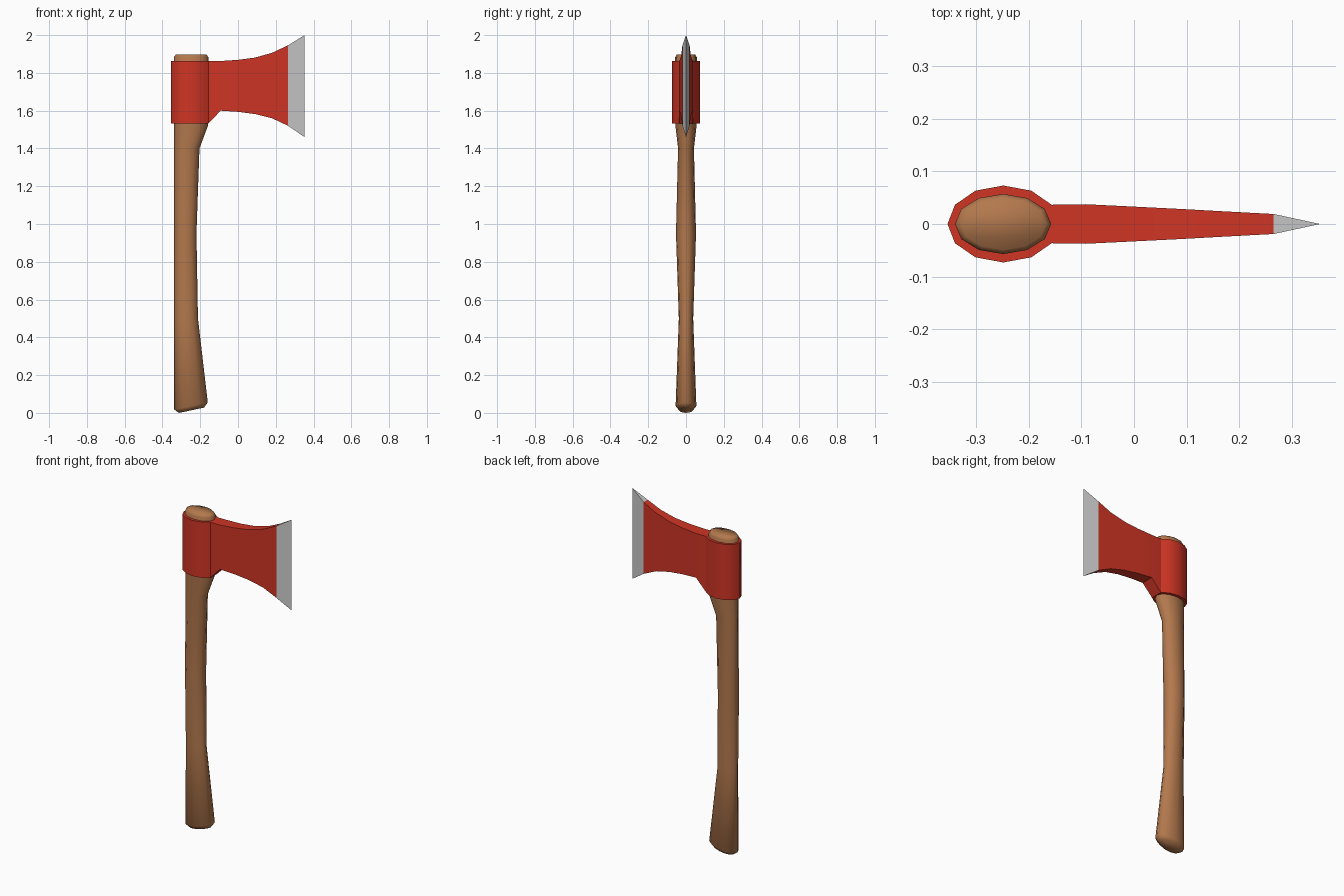
import bpy, bmesh, math

if "Cube" in bpy.data.objects:
    bpy.data.objects.remove(bpy.data.objects["Cube"])


def material(name, rgb):
    m = bpy.data.materials.new(name)
    m.diffuse_color = (*rgb, 1)
    m.use_nodes = True
    m.node_tree.nodes["Principled BSDF"].inputs["Base Color"].default_value = m.diffuse_color
    return m


def finish(bm, name, mat=None, angle=40):
    bmesh.ops.recalc_face_normals(bm, faces=bm.faces[:])
    me = bpy.data.meshes.new(name)
    bm.to_mesh(me)
    bm.free()
    ob = bpy.data.objects.new(name, me)
    bpy.context.collection.objects.link(ob)
    if mat:
        me.materials.append(mat)
    bpy.ops.object.select_all(action='DESELECT')
    ob.select_set(True)
    bpy.context.view_layer.objects.active = ob
    bpy.ops.object.shade_smooth_by_angle(angle=math.radians(angle))
    return ob


def bridge(bm, a, b):
    n = len(a)
    for i in range(n):
        j = (i + 1) % n
        bm.faces.new((a[i], a[j], b[j], b[i]))


wood = material("wood", (0.45, 0.19, 0.075))
red = material("red_paint", (0.62, 0.035, 0.018))
N = 12

# Handle: 12-sided oval rings (left x, right x, half depth, z at left, z at right)
rings = [
    (-0.312, -0.180, 0.036, 0.005, 0.033),
    (-0.338, -0.160, 0.055, 0.018, 0.055),
    (-0.338, -0.212, 0.038, 0.50, 0.50),
    (-0.338, -0.220, 0.053, 0.95, 0.95),
    (-0.338, -0.204, 0.042, 1.40, 1.40),
    (-0.338, -0.159, 0.056, 1.52, 1.52),
    (-0.340, -0.157, 0.057, 1.883, 1.883),
    (-0.329, -0.167, 0.049, 1.897, 1.897),
]
bm = bmesh.new()
loops = []
for x0, x1, hy, z0, z1 in rings:
    loop = []
    for i in range(N):
        a = math.tau * i / N
        t = (1 + math.cos(a)) / 2
        loop.append(bm.verts.new((x0 + (x1 - x0) * t, hy * math.sin(a), z0 + (z1 - z0) * t)))
    loops.append(loop)
for a, b in zip(loops, loops[1:]):
    bridge(bm, a, b)
bm.faces.new(loops[0])
bm.faces.new(loops[-1])
# Slight dip to the lowest point of the butt
for v in loops[0]:
    v.co.z -= 0.005
finish(bm, "handle", wood, 75)

# Axe head: oval collar, flat on the blade side, running into a tapering body
bm = bmesh.new()
CX, RX, RY, Z0, Z1 = -0.248, 0.106, 0.073, 1.532, 1.863
low, high = [], []
for i in range(1, N):
    a = math.tau * i / N
    x, y = CX + RX * math.cos(a), RY * math.sin(a)
    low.append(bm.verts.new((x, y, Z0)))
    high.append(bm.verts.new((x, y, Z1)))
for i in range(N - 2):
    bm.faces.new((low[i], low[i + 1], high[i + 1], high[i]))
bm.faces.new(low)
bm.faces.new(high)

# Body sections: x, bottom z, top z, half thickness
body = [
    (-0.092, 1.600, 1.863, 0.0375),
    (0.000, 1.594, 1.869, 0.033),
    (0.090, 1.582, 1.881, 0.0285),
    (0.180, 1.560, 1.906, 0.0235),
    (0.265, 1.520, 1.946, 0.019),
]
prev = [low[0], low[-1], high[-1], high[0]]
for x, zb, zt, h in body:
    cur = [bm.verts.new(p) for p in ((x, h, zb), (x, -h, zb), (x, -h, zt), (x, h, zt))]
    bridge(bm, prev, cur)
    prev = cur
bm.faces.new(prev)
finish(bm, "axe_head", red, 35)

# Cutting edge: bare steel wedge narrowing to a line
bm = bmesh.new()
x, zb, zt, h = body[-1]
back = [bm.verts.new(p) for p in ((x, h, zb), (x, -h, zb), (x, -h, zt), (x, h, zt))]
e0 = bm.verts.new((0.353, 0, 1.46))
e1 = bm.verts.new((0.353, 0, 2.0))
bm.faces.new(back)
bm.faces.new((back[0], back[3], e1, e0))
bm.faces.new((back[1], e0, e1, back[2]))
bm.faces.new((back[0], e0, back[1]))
bm.faces.new((back[2], e1, back[3]))
finish(bm, "cutting_edge", None, 15)
